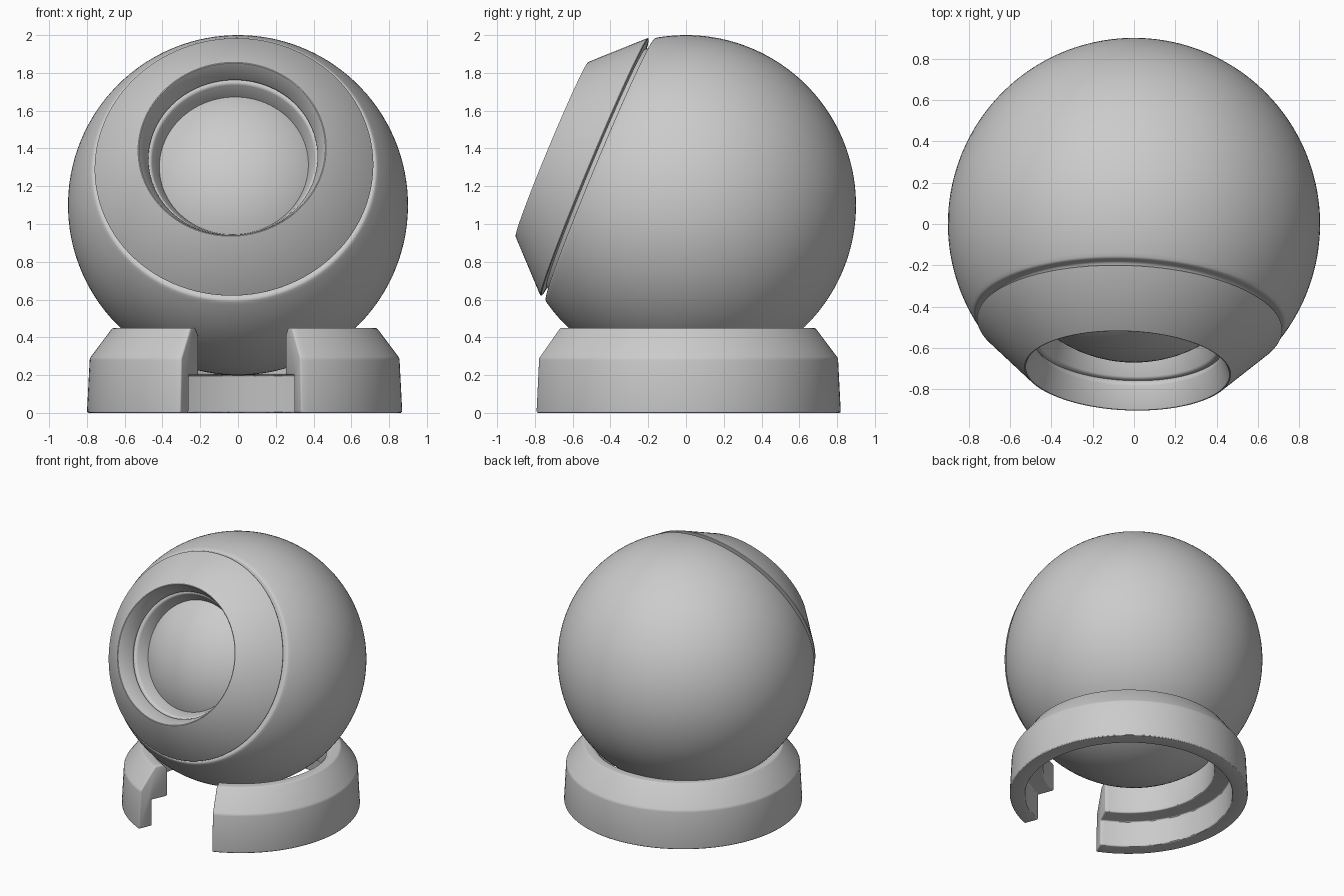
import bpy, bmesh
from math import sin, cos, pi, radians, acos
from mathutils import Vector, Matrix

if "Cube" in bpy.data.objects:
    bpy.data.objects.remove(bpy.data.objects["Cube"])


def lathe(name, profile, start=0.0, sweep=2 * pi, segments=128, closed=False, bevel=0.012):
    """Revolve (height, radius) points around local z; partial sweeps get end caps."""
    full = sweep > 2 * pi - 1e-6
    bm = bmesh.new()
    rings = []
    for i in range(segments if full else segments + 1):
        a = start + sweep * i / segments
        rings.append([bm.verts.new((r * cos(a), r * sin(a), h)) for h, r in profile])
    n = len(profile)
    for i in range(segments):
        a, b = rings[i], rings[(i + 1) % len(rings)]
        for j in range(n if closed else n - 1):
            k = (j + 1) % n
            bm.faces.new((a[j], b[j], b[k], a[k]))
    if not full:
        bm.faces.new(rings[0])
        bm.faces.new(rings[-1][::-1])
    bmesh.ops.remove_doubles(bm, verts=bm.verts, dist=1e-5)
    bmesh.ops.recalc_face_normals(bm, faces=bm.faces)
    mesh = bpy.data.meshes.new(name)
    bm.to_mesh(mesh)
    bm.free()
    obj = bpy.data.objects.new(name, mesh)
    bpy.context.collection.objects.link(obj)
    bpy.ops.object.select_all(action='DESELECT')
    obj.select_set(True)
    bpy.context.view_layer.objects.active = obj
    if bevel:
        mod = obj.modifiers.new("edge_bevel", 'BEVEL')
        mod.width, mod.segments = bevel, 3
        mod.limit_method, mod.angle_limit = 'ANGLE', radians(25)
        bpy.ops.object.modifier_apply(modifier=mod.name)
    bpy.ops.object.shade_smooth_by_angle(angle=radians(30))
    return obj


def arc(radius, a0, a1, n):
    return [(radius * cos(a0 + (a1 - a0) * i / n), radius * abs(sin(a0 + (a1 - a0) * i / n)))
            for i in range(n + 1)]


# Common axis of the ball parts: forward, tilted up and slightly to the left
R, CENTRE = 0.9, Vector((0, 0, 1.1))
yaw, tilt = radians(2.5), radians(22.6)
axis = Vector((-sin(yaw) * cos(tilt), -cos(yaw) * cos(tilt), sin(tilt)))
place = Matrix.Translation(CENTRE) @ axis.to_track_quat('Z', 'Y').to_matrix().to_4x4()

# Main shell, with the groove seat and the lining of the front opening
shell = arc(R, pi, acos(0.495 / R), 64)
shell += [(0.49, 0.70), (0.56, 0.65), (0.63, 0.55), (0.63, 0.435), (0.535, 0.392), (0.49, 0.38)]
outer_shell = lathe("outer_shell", shell)

# Conical front ring
front_ring = lathe("front_ring", [(0.515, 0.66), (0.522, 0.744), (0.775, 0.495),
                                  (0.65, 0.445), (0.625, 0.46)], closed=True)

# Inner ball seen through the opening
inner_ball = lathe("inner_ball", arc(0.67, pi, 0, 48), bevel=0)

for part in (outer_shell, front_ring, inner_ball):
    part.matrix_world = place

# Base ring: open at the front, with a stepped inner lip
half_gap, twist = radians(22.5), radians(-1.5)
base = lathe("base_ring", [(0, 0.835), (0.29, 0.82), (0.45, 0.70), (0.45, 0.635),
                           (0.41, 0.60), (0.20, 0.60), (0.20, 0.725), (0, 0.725)],
             start=-pi / 2 + twist + half_gap, sweep=2 * pi - 2 * half_gap,
             segments=112, closed=True, bevel=0.01)
base.location = (0.035, -0.015, 0)
